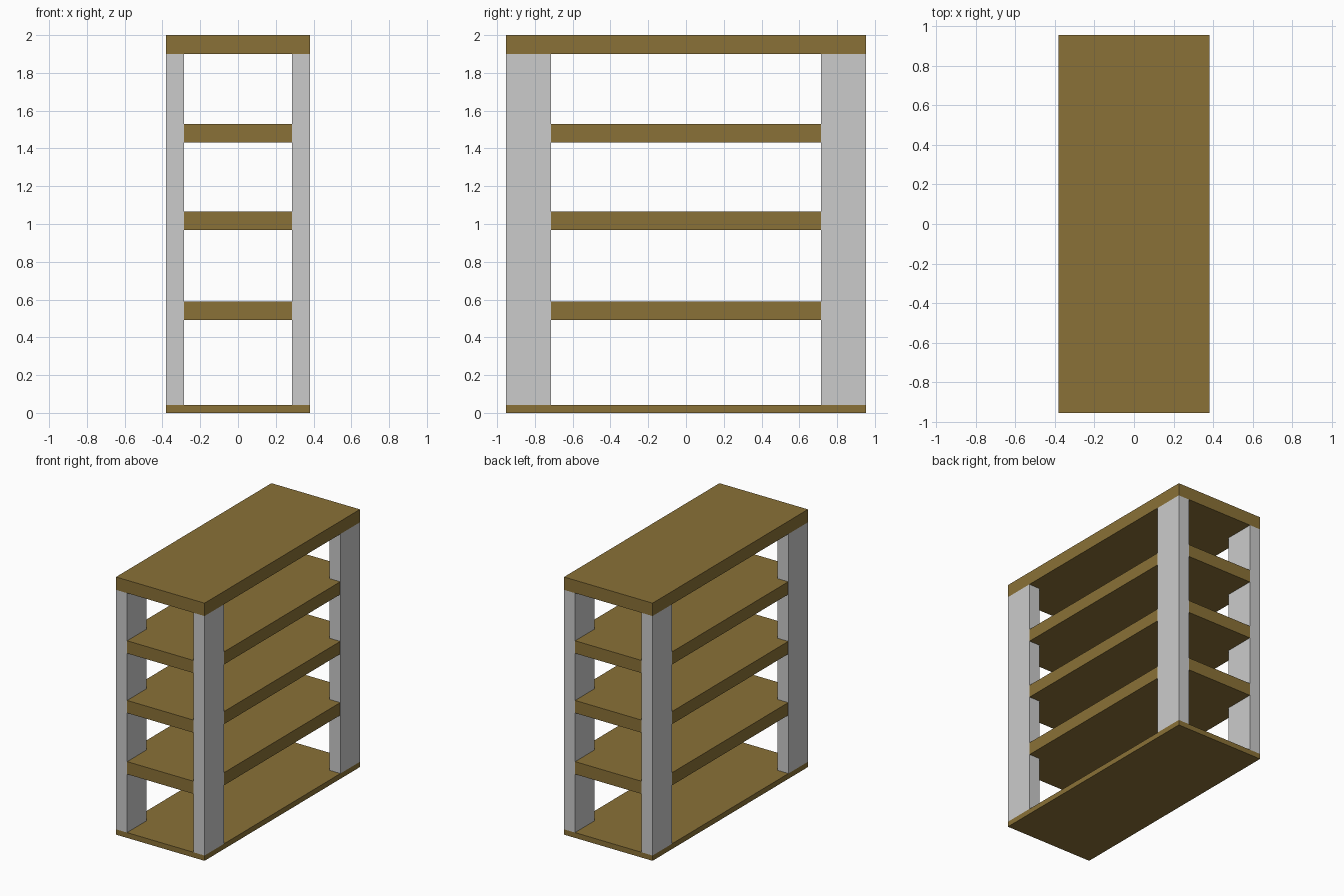
import bpy

if "Cube" in bpy.data.objects:
    bpy.data.objects.remove(bpy.data.objects["Cube"])

wood = bpy.data.materials.new("wood")
wood.diffuse_color = (0.254, 0.165, 0.038, 1)
wood.use_nodes = True
wood.node_tree.nodes["Principled BSDF"].inputs["Base Color"].default_value = wood.diffuse_color


def box(name, x, y, z, mat=None):
    """Box from (min, max) ranges on each axis."""
    centre = [(r[0] + r[1]) / 2 for r in (x, y, z)]
    bpy.ops.mesh.primitive_cube_add(size=1, location=centre)
    obj = bpy.context.object
    obj.name = name
    obj.scale = [r[1] - r[0] for r in (x, y, z)]
    bpy.ops.object.transform_apply(location=False, rotation=False, scale=True)
    if mat:
        obj.data.materials.append(mat)
    return obj


W, D = 0.38, 0.953            # half width and half depth
POST_X, POST_Y = 0.286, 0.714  # inner faces of the posts
BASE_TOP, TOP_BOTTOM = 0.041, 1.9

# Base and top boards
box("base_board", (-W, W), (-D, D), (0, BASE_TOP), wood)
box("top_board", (-W, W), (-D, D), (TOP_BOTTOM, 2), wood)

# Shelves, set a hair inside the outer faces of the posts
inset = 0.002
for name, z in (("lower", 0.542), ("middle", 1.017), ("upper", 1.48)):
    box(name + "_shelf", (-W + inset, W - inset), (-D + inset, D - inset),
        (z - 0.049, z + 0.049), wood)

# Four corner posts
for sx, side in ((-1, "left"), (1, "right")):
    for sy, end in ((-1, "front"), (1, "back")):
        box(f"{end}_{side}_post", sorted((sx * POST_X, sx * W)),
            sorted((sy * POST_Y, sy * D)), (BASE_TOP, TOP_BOTTOM))
